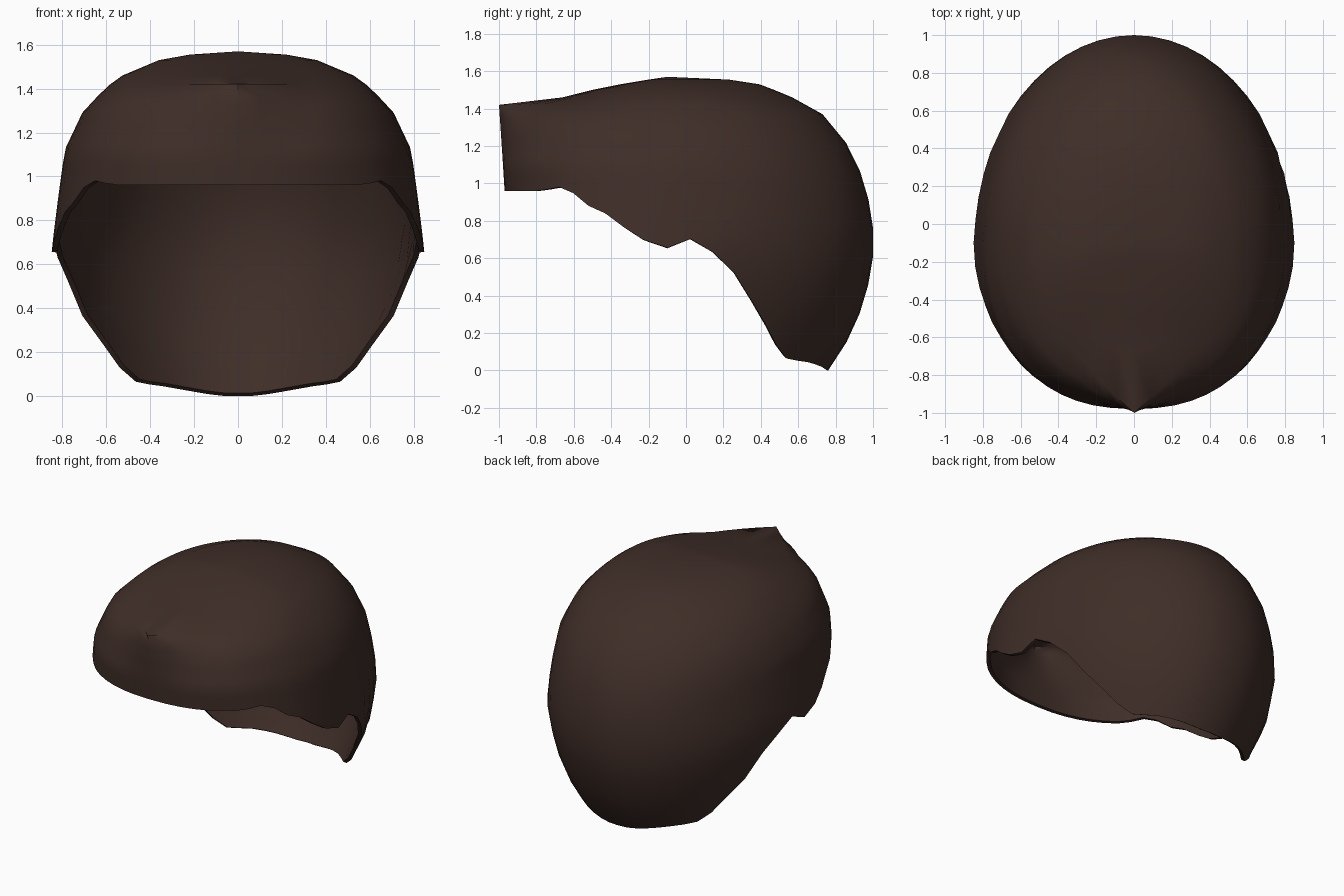
import bpy, bmesh, math

if "Cube" in bpy.data.objects:
    bpy.data.objects.remove(bpy.data.objects["Cube"])

# Outline tables: (height, distance) for back, sides and front of the cap
BACK = [(0, .76), (.2, .89), (.39, .96), (.58, 1), (.78, 1), (1, .96), (1.2, .87),
        (1.37, .73), (1.47, .55), (1.55, .34), (1.57, -.1)]
SIDE = [(0, .62), (.1, .68), (.25, .73), (.39, .80), (.52, .82), (.66, .85), (.9, .82),
        (1.12, .79), (1.31, .70), (1.45, .55), (1.53, .36), (1.555, .22), (1.57, 0)]
FRONT = [(.96, -.97), (1.1, -.98), (1.28, -.93), (1.38, -.87), (1.45, -.65),
         (1.5, -.48), (1.54, -.3), (1.57, -.1)]
RIDGE = [(.96, -.97), (1.2, -.985), (1.42, -1), (1.46, -.66), (1.5, -.5),
         (1.54, -.3), (1.57, -.1)]
# Hem height along y
HEM = [(-1, .96), (-.82, .96), (-.62, .99), (-.58, .90), (-.46, .86), (-.25, .71),
       (-.12, .65), (.06, .72), (.26, .52), (.42, .26), (.49, .13), (.52, .07),
       (.7, .035), (.76, 0)]
CENTRE = -.1
HALF = 28
TOP_LEVELS = [1.555, 1.53, 1.5, 1.46, 1.42, 1.37]
LOWER = 9


def lerp(table, v):
    if v <= table[0][0]:
        return table[0][1]
    for (a, p), (b, q) in zip(table, table[1:]):
        if v <= b:
            return p + (q - p) * (v - a) / (b - a)
    return table[-1][1]


def surface(t, z):
    s, c = math.sin(abs(t)), math.cos(t)
    e = 2 / 2.3 if c > 0 else 1
    x = lerp(SIDE, z) * max(s, 0) ** e
    if c > 0:
        y = CENTRE + (lerp(FRONT, z) - CENTRE) * c ** e
        y += (lerp(RIDGE, z) - lerp(FRONT, z)) * max(0, 1 - x / .3)
    else:
        y = CENTRE + (lerp(BACK, z) - CENTRE) * -c
    return (math.copysign(x, t), y, z)


def hem_height(t):
    z = 1.1
    while z > 0 and z > lerp(HEM, surface(t, z)[1]):
        z -= .004
    return max(z, 0)


# Hair shell: columns running from the crown down to the hem
bm = bmesh.new()
crown = bm.verts.new((0, CENTRE, 1.57))
columns = []
for i in range(-HALF, HALF):
    t = math.pi * i / HALF
    h = hem_height(t)
    levels = TOP_LEVELS + [1.37 + (h - 1.37) * k / LOWER for k in range(1, LOWER + 1)]
    columns.append([bm.verts.new(surface(t, z)) for z in levels])
for i, a in enumerate(columns):
    b = columns[(i + 1) % len(columns)]
    bm.faces.new((crown, a[0], b[0]))
    for j in range(len(a) - 1):
        bm.faces.new((a[j], a[j + 1], b[j + 1], b[j]))
mesh = bpy.data.meshes.new("hair_cap")
bm.to_mesh(mesh)
bm.free()
hair = bpy.data.objects.new("hair_cap", mesh)
bpy.context.collection.objects.link(hair)

# Thin inward rim
solid = hair.modifiers.new("thickness", 'SOLIDIFY')
solid.thickness = .025
solid.offset = -1

# Dark brown
mat = bpy.data.materials.new("dark_brown")
mat.diffuse_color = (.05, .027, .021, 1)
mat.use_nodes = True
mat.node_tree.nodes["Principled BSDF"].inputs["Base Color"].default_value = mat.diffuse_color
mesh.materials.append(mat)

bpy.context.view_layer.objects.active = hair
hair.select_set(True)
bpy.ops.object.modifier_apply(modifier="thickness")
bpy.ops.object.shade_smooth_by_angle(angle=math.radians(50))
